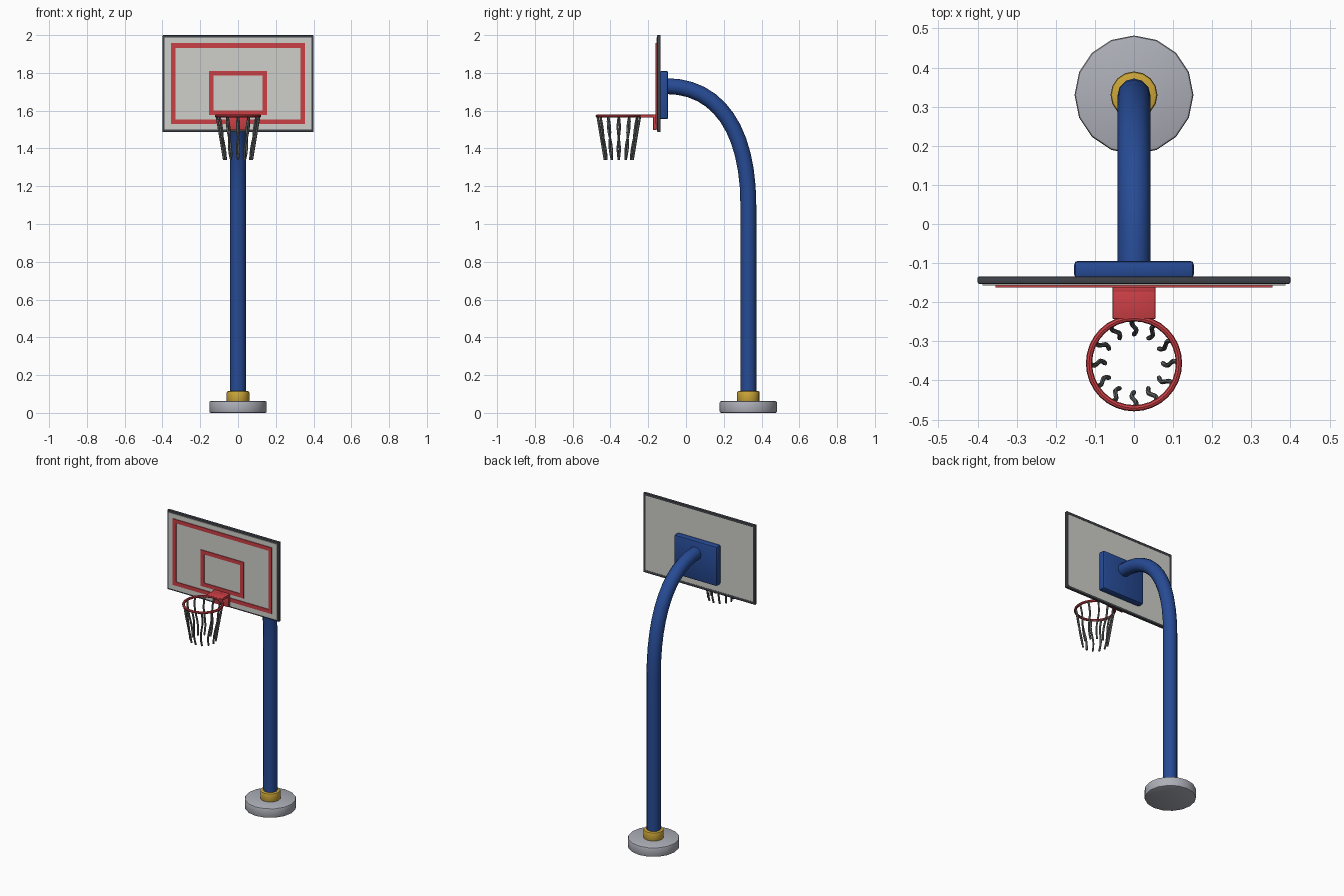
import bpy, bmesh, math
from mathutils import Vector

if "Cube" in bpy.data.objects:
    bpy.data.objects.remove(bpy.data.objects["Cube"])


def material(name, rgb):
    m = bpy.data.materials.new(name)
    m.diffuse_color = (*rgb, 1)
    m.use_nodes = True
    m.node_tree.nodes["Principled BSDF"].inputs["Base Color"].default_value = m.diffuse_color
    return m


BLUE = material("blue paint", (0.02, 0.07, 0.30))
RED = material("red paint", (0.60, 0.05, 0.06))
WHITE = material("board white", (0.62, 0.62, 0.59))
DARK = material("dark trim", (0.05, 0.055, 0.065))
GREY = material("base grey", (0.42, 0.43, 0.48))
GOLD = material("gold collar", (0.60, 0.38, 0.04))
ROPE = material("net rope", (0.15, 0.155, 0.155))


def finish(ob, name, mat, bevel=0, smooth=True):
    ob.name = name
    ob.data.materials.clear()
    ob.data.materials.append(mat)
    bpy.ops.object.select_all(action='DESELECT')
    ob.select_set(True)
    bpy.context.view_layer.objects.active = ob
    if bevel:
        b = ob.modifiers.new("bevel", 'BEVEL')
        b.width = bevel
        b.segments = 2
        bpy.ops.object.modifier_apply(modifier=b.name)
    if smooth:
        bpy.ops.object.shade_smooth_by_angle(angle=math.radians(35))
    return ob


def box(name, x, y, z, mat, bevel=0):
    """Box from (min, max) ranges."""
    bpy.ops.mesh.primitive_cube_add(size=1)
    ob = bpy.context.object
    for v in ob.data.vertices:
        v.co = [(r[0] + r[1]) / 2 + c * (r[1] - r[0]) for r, c in zip((x, y, z), v.co)]
    return finish(ob, name, mat, bevel)


def disc(name, r, z0, z1, mat, bevel):
    bpy.ops.mesh.primitive_cylinder_add(vertices=16, radius=r, depth=z1 - z0,
                                        location=(0, 0.33, (z0 + z1) / 2))
    return finish(bpy.context.object, name, mat, bevel)


def border(name, half_w, z0, z1, line, y0, y1, mat, bevel=0):
    """Rectangular picture-frame shape standing in the xz plane."""
    bm = bmesh.new()
    loops = []
    for y in (y0, y1):
        for i in (0, line):
            w, lo, hi = half_w - i, z0 + i, z1 - i
            loops.append([bm.verts.new((px, y, pz)) for px, pz in
                          ((-w, lo), (w, lo), (w, hi), (-w, hi))])
    front_out, front_in, back_out, back_in = loops
    for a, b in ((front_out, front_in), (front_in, back_in),
                 (back_in, back_out), (back_out, front_out)):
        for i in range(4):
            j = (i + 1) % 4
            bm.faces.new((a[i], a[j], b[j], b[i]))
    bmesh.ops.recalc_face_normals(bm, faces=bm.faces)
    me = bpy.data.meshes.new(name)
    bm.to_mesh(me)
    bm.free()
    ob = bpy.data.objects.new(name, me)
    bpy.context.collection.objects.link(ob)
    return finish(ob, name, mat, bevel)


def tube(name, paths, radius, res, mat):
    """Sweep a round section along each path and turn it into a mesh."""
    cu = bpy.data.curves.new(name, 'CURVE')
    cu.dimensions = '3D'
    cu.bevel_depth = radius
    cu.bevel_resolution = res
    cu.use_fill_caps = True
    for pts in paths:
        sp = cu.splines.new('POLY')
        sp.points.add(len(pts) - 1)
        for p, co in zip(sp.points, pts):
            p.co = (*co, 1)
    ob = bpy.data.objects.new(name, cu)
    bpy.context.collection.objects.link(ob)
    bpy.ops.object.select_all(action='DESELECT')
    ob.select_set(True)
    bpy.context.view_layer.objects.active = ob
    bpy.ops.object.convert(target='MESH')
    return finish(bpy.context.object, name, mat)


# Ground base and collar
disc("base", 0.152, 0, 0.062, GREY, 0.008)
disc("collar", 0.06, 0.055, 0.115, GOLD, 0.008)

# Pole: straight post, then a bend forward to the board
a, b, c, d = [Vector((0, y, z)) for y, z in
              ((0.33, 1.10), (0.33, 1.50), (0.17, 1.73), (-0.105, 1.73))]
bend = []
for i in range(13):
    t = i / 12
    s = 1 - t
    bend.append(a * s**3 + b * 3 * s * s * t + c * 3 * s * t * t + d * t**3)
tube("pole", [[Vector((0, 0.33, 0.05))] + bend], 0.042, 4, BLUE)

# Backboard with trim, mounting plate and painted lines
box("mount_plate", (-0.153, 0.153), (-0.139, -0.094), (1.555, 1.81), BLUE, 0.01)
box("board_panel", (-0.388, 0.388), (-0.157, -0.137), (1.499, 1.988), WHITE)
border("board_trim", 0.4, 1.487, 2.0, 0.016, -0.153, -0.134, DARK, 0.004)
border("outer_line", 0.354, 1.53, 1.957, 0.024, -0.162, -0.156, RED)
border("target_line", 0.153, 1.577, 1.81, 0.024, -0.162, -0.156, RED)

# Hoop bracket and ring
box("bracket_plate", (-0.055, 0.055), (-0.174, -0.156), (1.497, 1.58), RED, 0.003)
box("bracket_arm", (-0.055, 0.055), (-0.243, -0.165), (1.564, 1.579), RED, 0.003)
HY = -0.356
bpy.ops.mesh.primitive_torus_add(location=(0, HY, 1.572), major_radius=0.115,
                                 minor_radius=0.008, major_segments=32, minor_segments=8)
finish(bpy.context.object, "hoop_ring", RED)

# Net: twelve slightly wavy hanging strands
strands = []
for k in range(12):
    ang = k * math.pi / 6
    pts = []
    for i in range(9):
        t = i / 8
        r = 0.113 - 0.039 * t
        side = 0.006 * math.sin(2 * math.pi * t)
        pts.append((r * math.cos(ang) - side * math.sin(ang),
                    HY + r * math.sin(ang) + side * math.cos(ang),
                    1.572 - 0.232 * t))
    strands.append(pts)
tube("net", strands, 0.006, 1, ROPE)
